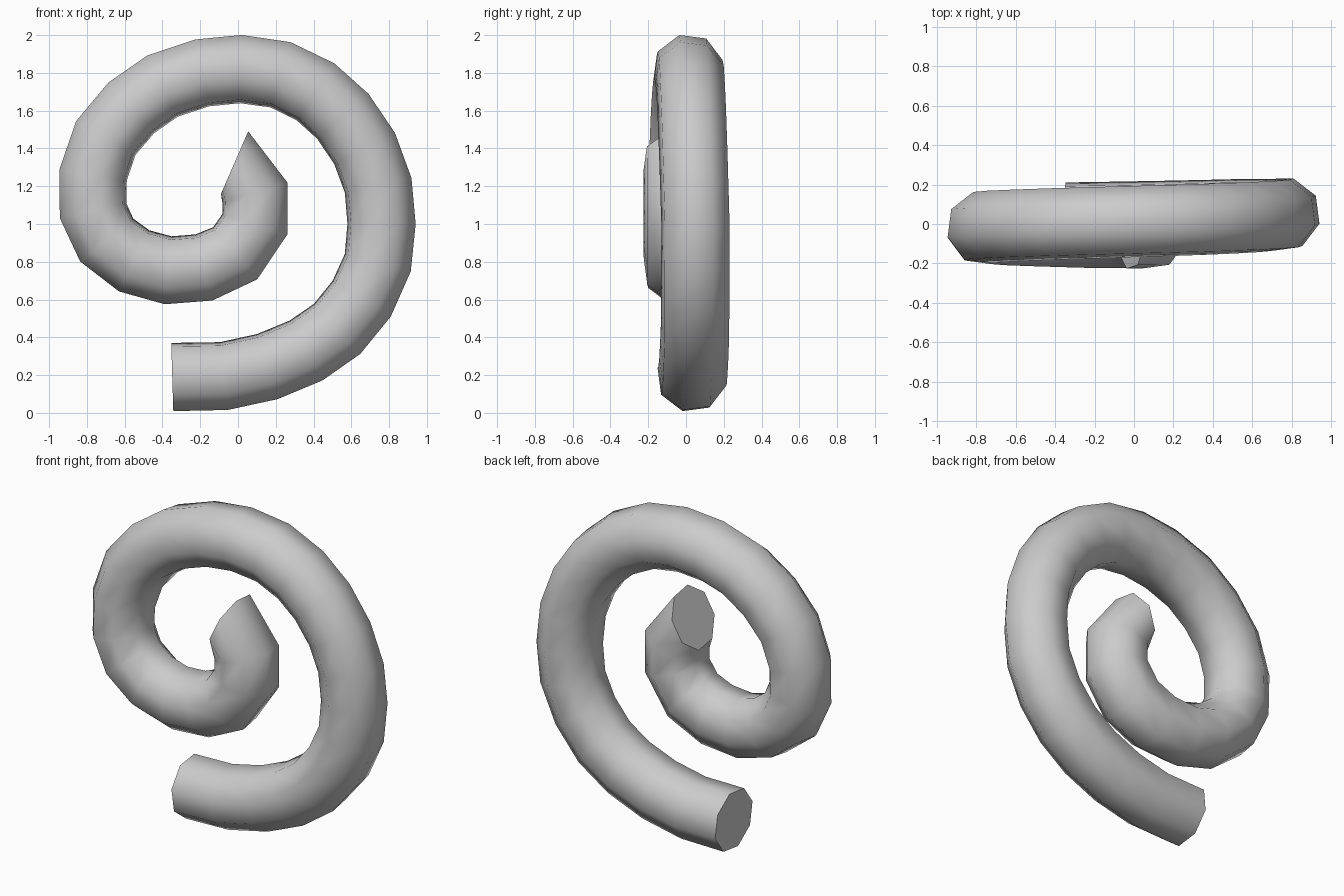
import bpy, bmesh, math
from mathutils import Vector

if "Cube" in bpy.data.objects:
    bpy.data.objects.remove(bpy.data.objects["Cube"])

SIDES, RADIUS, ROLL = 8, 0.187, math.radians(-15)

# Spiral centre line seen from the front (x, z), outer end to inner end
PATH = [(-0.348, 0.19), (-0.075, 0.195), (0.155, 0.245), (0.36, 0.33), (0.525, 0.445),
        (0.655, 0.605), (0.74, 0.795), (0.76, 1.0), (0.742, 1.205), (0.67, 1.40),
        (0.555, 1.57), (0.41, 1.70), (0.225, 1.79), (0.015, 1.82), (-0.19, 1.80),
        (-0.40, 1.73), (-0.565, 1.615), (-0.70, 1.455), (-0.767, 1.26), (-0.767, 1.07),
        (-0.695, 0.915), (-0.55, 0.805), (-0.37, 0.755), (-0.18, 0.77), (-0.015, 0.845),
        (0.09, 1.0), (0.09, 1.165), (-0.018, 1.325)]
# Gentle sideways drift: (ring index, y)
DRIFT = [(0, 0.03), (4, 0.048), (7, 0.05), (18, -0.018), (23, -0.043), (27, -0.045)]


def drift(i):
    for (a, ya), (b, yb) in zip(DRIFT, DRIFT[1:]):
        if i <= b:
            return ya + (yb - ya) * (i - a) / (b - a)


pts = [Vector(p) for p in PATH]
dirs = [(b - a).normalized() for a, b in zip(pts, pts[1:])]
tangents = ([Vector((1, 0.03)).normalized()]
            + [(a + b).normalized() for a, b in zip(dirs, dirs[1:])]
            + [Vector((-0.92, 0.40)).normalized()])

# Sweep an octagon along the spiral
bm = bmesh.new()
rings = []
for i, (p, t) in enumerate(zip(pts, tangents)):
    out = Vector((t.y, 0, -t.x))
    centre = Vector((p.x, drift(i), p.y))
    ring = []
    for k in range(SIDES):
        a = ROLL + math.tau * k / SIDES
        ring.append(bm.verts.new(centre + RADIUS * (math.cos(a) * out + math.sin(a) * Vector((0, 1, 0)))))
    rings.append(ring)
for r, s in zip(rings, rings[1:]):
    for k in range(SIDES):
        n = (k + 1) % SIDES
        bm.faces.new((r[k], r[n], s[n], s[k])).smooth = True

# Flat end caps with crisp rims
for ring in (rings[0], rings[-1]):
    cap = bm.faces.new(ring)
    for e in cap.edges:
        e.smooth = False
bmesh.ops.recalc_face_normals(bm, faces=bm.faces)

mesh = bpy.data.meshes.new("spiral_tube")
bm.to_mesh(mesh)
bm.free()
bpy.context.collection.objects.link(bpy.data.objects.new("spiral_tube", mesh))
